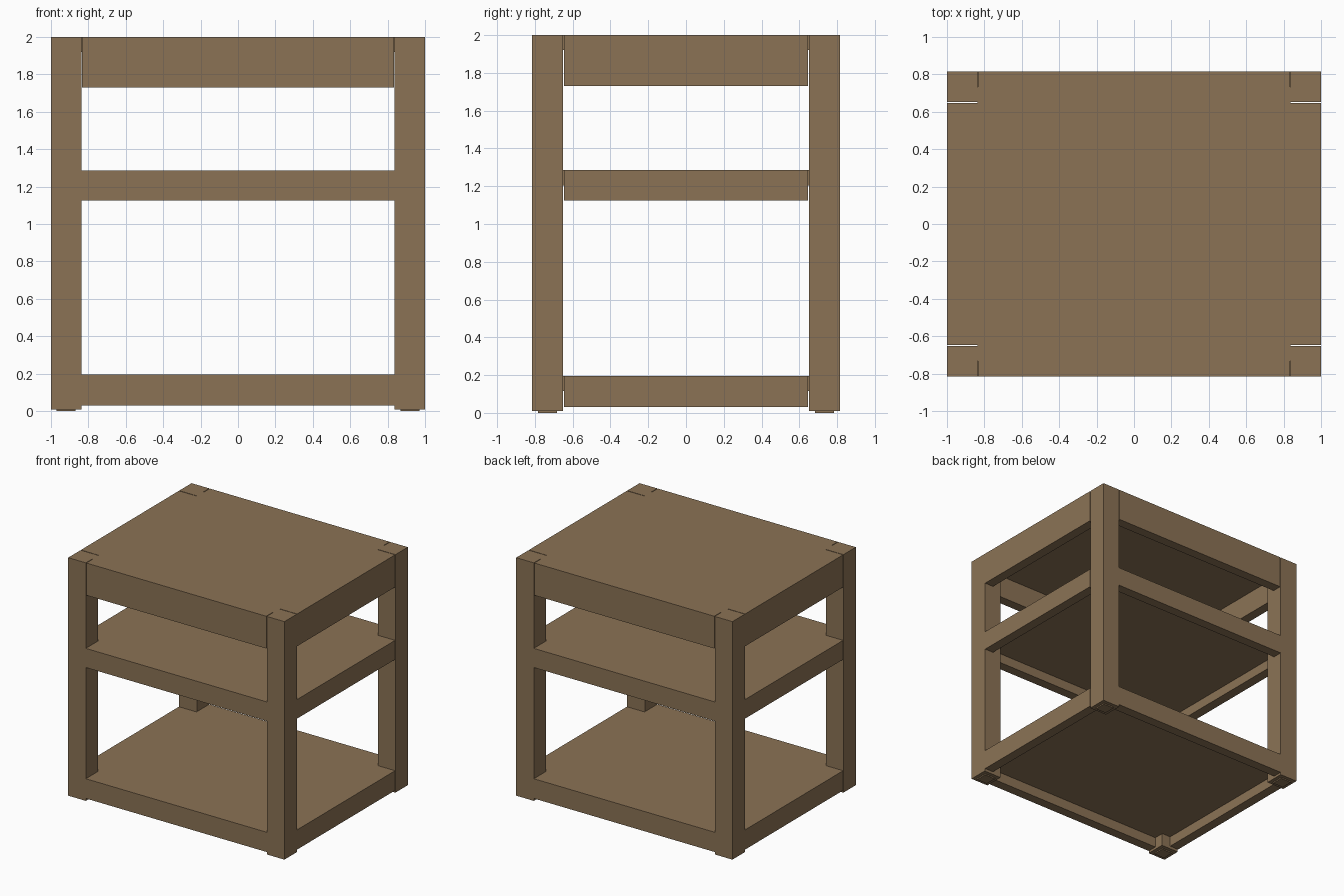
import bpy
import bmesh

cube = bpy.data.objects.get("Cube")
if cube:
    bpy.data.objects.remove(cube, do_unlink=True)

# Single wood colour
wood = bpy.data.materials.new("brown_wood")
wood.use_nodes = True
tan = (0.258, 0.171, 0.091, 1)
wood.diffuse_color = tan
wood.node_tree.nodes["Principled BSDF"].inputs["Base Color"].default_value = tan

HALF_X, HALF_Y = 1.0, 0.815   # outer half size
LEG = 0.163                   # leg width
RAIL = 0.082                  # rail thickness
GAP = 0.005                   # joint clearance
PANEL = 0.08                  # shelf board thickness
GLIDE = 0.01                  # foot pad height


def prism(name, outline, z0, z1):
    """Extrude a flat outline from z0 up to z1."""
    bm = bmesh.new()
    face = bm.faces.new([bm.verts.new((x, y, z0)) for x, y in outline])
    top = bmesh.ops.extrude_face_region(bm, geom=[face])["geom"]
    for v in top:
        if isinstance(v, bmesh.types.BMVert):
            v.co.z = z1
    bmesh.ops.recalc_face_normals(bm, faces=bm.faces[:])
    mesh = bpy.data.meshes.new(name)
    bm.to_mesh(mesh)
    bm.free()
    mesh.materials.append(wood)
    obj = bpy.data.objects.new(name, mesh)
    bpy.context.collection.objects.link(obj)
    return obj


def box(name, cx, cy, hx, hy, z0, z1):
    outline = [(cx - hx, cy - hy), (cx + hx, cy - hy),
               (cx + hx, cy + hy), (cx - hx, cy + hy)]
    return prism(name, outline, z0, z1)


# Four legs with small foot pads
for sx, side in ((-1, "right"), (1, "left")):
    for sy, end in ((-1, "front"), (1, "back")):
        cx, cy = sx * (HALF_X - LEG / 2), sy * (HALF_Y - LEG / 2)
        box(f"{end}_{side}_leg", cx, cy, LEG / 2, LEG / 2, GLIDE, 2.0)
        box(f"{end}_{side}_foot_pad", cx, cy, 0.05, 0.05, 0, GLIDE)

# Inner reach of boards and rails between the legs
in_x, in_y = HALF_X - RAIL, HALF_Y - RAIL
leg_x, leg_y = HALF_X - LEG, HALF_Y - LEG

# Three tiers, each a frame of rails around a board notched for the legs
for tier, z0, z1, gap in (("bottom", 0.03, 0.195, 0), ("middle", 1.125, 1.285, 0),
                          ("top", 1.73, 2.0, GAP)):
    for s, end, side in ((-1, "front", "right"), (1, "back", "left")):
        box(f"{tier}_{end}_rail", 0, s * (HALF_Y - RAIL / 2),
            leg_x - gap, RAIL / 2, z0, z1)
        box(f"{tier}_{side}_rail", s * (HALF_X - RAIL / 2), 0,
            RAIL / 2, leg_y - GAP, z0, z1)
    nx, ny = leg_x, leg_y - GAP
    quarter = [(in_x, ny), (nx, ny), (nx, in_y)]
    mirrored = [(-x, y) for x, y in reversed(quarter)]
    half = quarter + mirrored
    outline = half + [(-x, -y) for x, y in half]
    prism(f"{tier}_shelf_board", outline, z1 - PANEL, z1)
